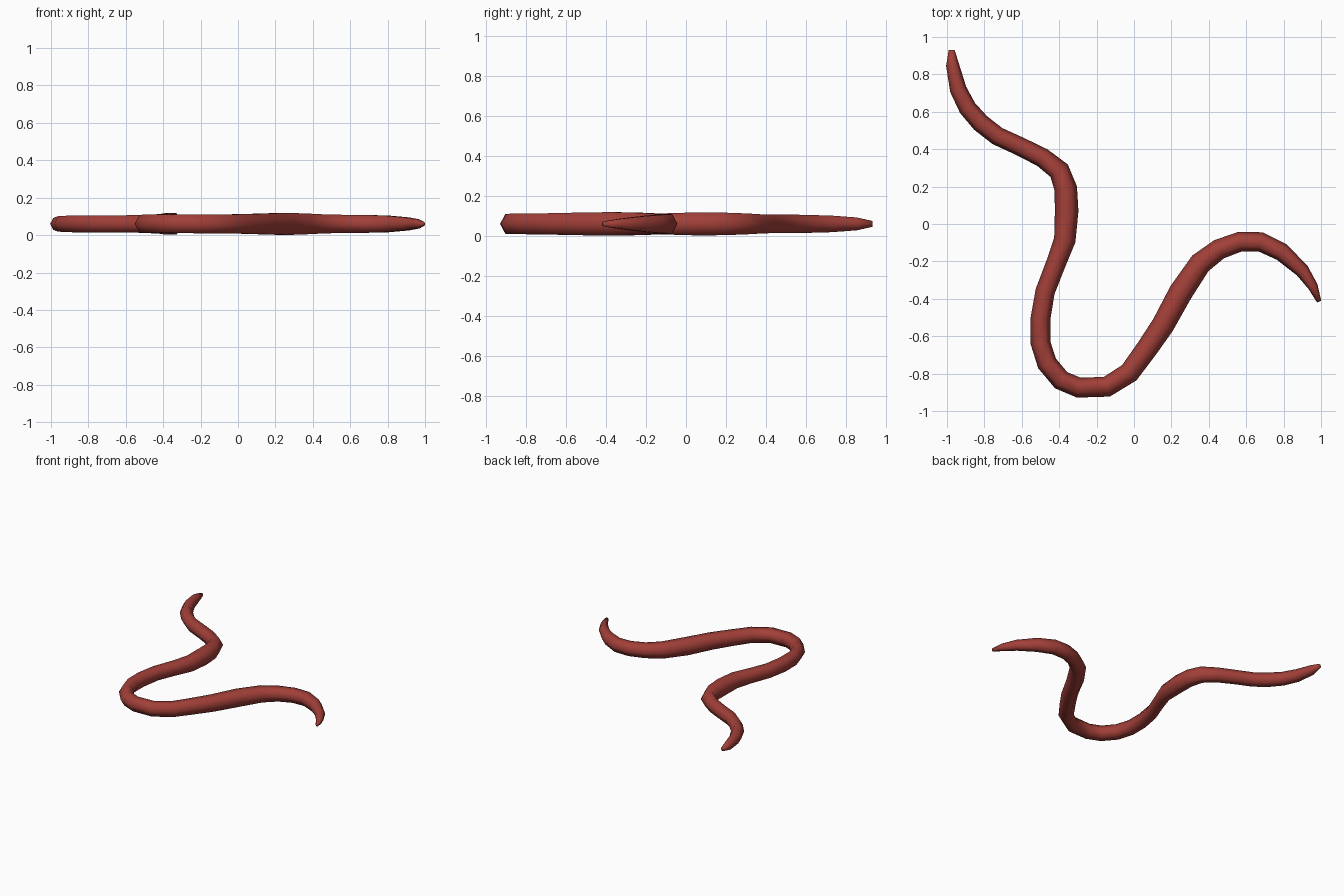
import bpy, bmesh, math
from mathutils import Vector

if "Cube" in bpy.data.objects:
    bpy.data.objects.remove(bpy.data.objects["Cube"])

SIDES = 6
CENTRE_Z = 0.06

# Centre line of the body seen from above: x, y, radius
PATH = [
    (-.975, .93, .016), (-.97, .85, .035), (-.94, .72, .045), (-.89, .62, .048),
    (-.82, .54, .050), (-.73, .47, .050), (-.61, .415, .050), (-.49, .355, .052),
    (-.40, .285, .057), (-.365, .19, .061), (-.36, .07, .063), (-.37, -.085, .058),
    (-.415, -.205, .053), (-.475, -.36, .052), (-.50, -.505, .053), (-.50, -.635, .053),
    (-.465, -.745, .054), (-.39, -.835, .054), (-.295, -.875, .054), (-.145, -.87, .055),
    (-.025, -.795, .056), (.07, -.665, .058), (.155, -.54, .061), (.25, -.365, .064),
    (.355, -.21, .060), (.455, -.135, .055), (.565, -.095, .053), (.675, -.095, .052),
    (.79, -.15, .049), (.90, -.25, .038), (.957, -.335, .027), (.99, -.415, .012),
]

skin = bpy.data.materials.new("earthy red")
skin.diffuse_color = (0.36, 0.050, 0.040, 1)
skin.use_nodes = True
skin.node_tree.nodes["Principled BSDF"].inputs["Base Color"].default_value = skin.diffuse_color

# Worm body: six-sided rings swept along the path, with flat top and bottom
bm = bmesh.new()
pts = [Vector((x, y, CENTRE_Z)) for x, y, r in PATH]
rings = []
for i, p in enumerate(pts):
    before = (p - pts[max(i - 1, 0)]).normalized()
    after = (pts[min(i + 1, len(pts) - 1)] - p).normalized()
    t = (before + after).normalized()
    side = Vector((-t.y, t.x, 0))
    r = PATH[i][2]
    ring = []
    for k in range(SIDES):
        a = 2 * math.pi * k / SIDES
        ring.append(bm.verts.new(p + side * r * math.cos(a)
                                 + Vector((0, 0, r * 1.06 * math.sin(a)))))
    rings.append(ring)

for a, b in zip(rings, rings[1:]):
    for k in range(SIDES):
        n = (k + 1) % SIDES
        bm.faces.new((a[k], a[n], b[n], b[k]))

# Closed tips
bm.faces.new(rings[0])
bm.faces.new(rings[-1])
bmesh.ops.recalc_face_normals(bm, faces=bm.faces[:])
for f in bm.faces:
    f.smooth = True

mesh = bpy.data.meshes.new("worm_body")
bm.to_mesh(mesh)
bm.free()
mesh.materials.append(skin)
body = bpy.data.objects.new("worm_body", mesh)
bpy.context.collection.objects.link(body)
